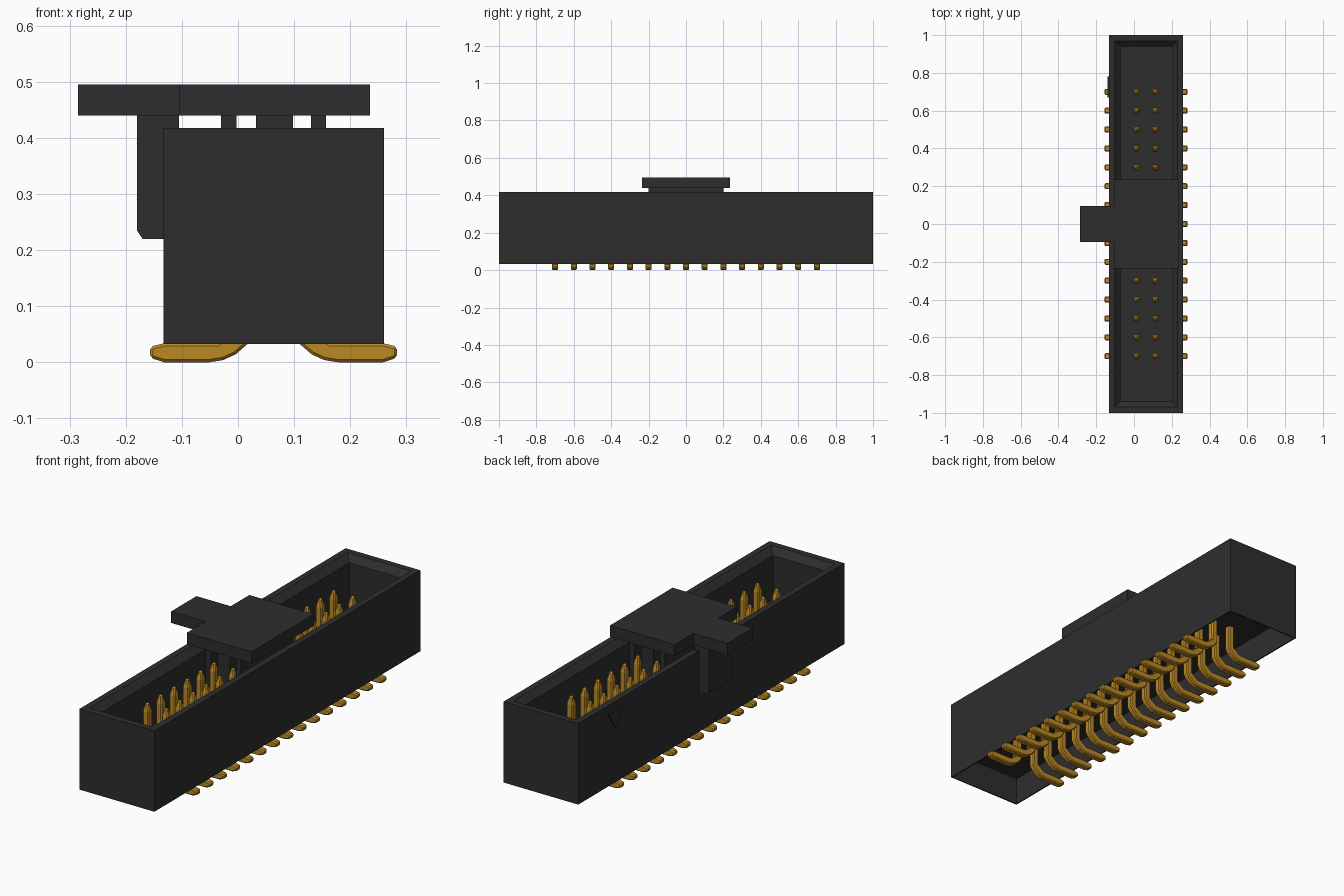
import bpy
import bmesh
from mathutils import Matrix

cube = bpy.data.objects.get("Cube")
if cube:
    bpy.data.objects.remove(cube, do_unlink=True)


def material(name, rgb):
    m = bpy.data.materials.new(name)
    m.use_nodes = True
    m.diffuse_color = (*rgb, 1)
    bsdf = m.node_tree.nodes["Principled BSDF"]
    bsdf.inputs["Base Color"].default_value = (*rgb, 1)
    bsdf.inputs["Roughness"].default_value = 0.6
    return m


plastic = material("black plastic", (0.027, 0.027, 0.027))
gold = material("gold metal", (0.5, 0.25, 0.017))


def finish(name, bm, mat):
    bmesh.ops.recalc_face_normals(bm, faces=bm.faces)
    me = bpy.data.meshes.new(name)
    bm.to_mesh(me)
    bm.free()
    me.materials.append(mat)
    ob = bpy.data.objects.new(name, me)
    bpy.context.collection.objects.link(ob)
    return ob


def add_loft(bm, rings):
    """Stack of rectangles, each given as x0, x1, y0, y1, z."""
    loops = [[bm.verts.new(p) for p in
              ((a, c, z), (b, c, z), (b, d, z), (a, d, z))]
             for a, b, c, d, z in rings]
    bm.faces.new(loops[0])
    bm.faces.new(loops[-1])
    for low, high in zip(loops, loops[1:]):
        for i in range(4):
            j = (i + 1) % 4
            bm.faces.new((low[i], low[j], high[j], high[i]))


def add_prism(bm, points, y0, y1):
    """Profile in x and z, extruded along y."""
    face = bm.faces.new([bm.verts.new((x, y0, z)) for x, z in points])
    ext = bmesh.ops.extrude_face_region(bm, geom=[face])
    moved = [v for v in ext["geom"] if isinstance(v, bmesh.types.BMVert)]
    bmesh.ops.translate(bm, vec=(0, y1 - y0, 0), verts=moved)


def box(name, x0, x1, half_y, z0, z1, mat=plastic):
    bm = bmesh.new()
    add_loft(bm, [(x0, x1, -half_y, half_y, z) for z in (z0, z1)])
    return finish(name, bm, mat)


def cut(target, cutter):
    cutter.hide_render = True
    cutter.hide_viewport = True
    cutter.display_type = "WIRE"
    mod = target.modifiers.new(cutter.name, "BOOLEAN")
    mod.operation = "DIFFERENCE"
    mod.solver = "EXACT"
    mod.object = cutter


# Housing: open top with a chamfered rim, hollow underside, latch slot
LEFT, RIGHT, BOTTOM, TOP = -0.133, 0.26, 0.033, 0.418
housing = box("housing", LEFT, RIGHT, 1.0, BOTTOM, TOP)
bm = bmesh.new()
add_loft(bm, [(-0.072, 0.2, -0.94, 0.94, 0.18),
              (-0.072, 0.2, -0.94, 0.94, 0.388),
              (-0.103, 0.23, -0.97, 0.97, TOP),
              (-0.103, 0.23, -0.97, 0.97, 0.46)])
cut(housing, finish("cavity_cutter", bm, plastic))
cut(housing, box("underside_cutter", LEFT + 0.006, RIGHT - 0.006, 0.994, 0, 0.165))
cut(housing, box("slot_cutter", -0.2, -0.05, 0.093, 0.21, 0.5))

# First-position mark on the outer wall
bm = bmesh.new()
mark = [bm.verts.new((LEFT - 0.007, y, z))
        for y, z in ((0.78, 0.38), (0.67, 0.38), (0.725, 0.29))]
ext = bmesh.ops.extrude_face_region(bm, geom=[bm.faces.new(mark)])
bmesh.ops.translate(bm, vec=(0.007, 0, 0),
                    verts=[v for v in ext["geom"] if isinstance(v, bmesh.types.BMVert)])
finish("position_mark", bm, plastic)

# Pick-up cap: plate, tab, latch and gripping ribs
box("cap_plate", -0.105, 0.235, 0.235, 0.44, 0.495)
box("cap_tab", -0.285, -0.105, 0.095, 0.44, 0.495)
bm = bmesh.new()
add_prism(bm, [(-0.18, 0.44), (-0.18, 0.235), (-0.17, 0.22),
               (-0.125, 0.22), (-0.105, 0.26), (-0.105, 0.44)], -0.085, 0.085)
finish("cap_latch", bm, plastic)
for side, x0, x1 in (("left", -0.03, -0.003), ("middle", 0.032, 0.098),
                     ("right", 0.13, 0.157)):
    box("cap_rib_" + side, x0, x1, 0.2, 0.25, 0.44)

# Contacts: two rows of tapered pins with curved solder legs
ROW_CENTRE, ROW_OFFSET, HALF = 0.0635, 0.05, 0.016
leg_profile = [(-0.016, 0.09), (-0.016, 0.052), (-0.004, 0.033), (0.018, 0.014),
               (0.04, 0.004), (0.065, 0), (0.145, 0), (0.17, 0.008),
               (0.17, 0.028), (0.145, 0.034), (0.05, 0.034), (0.016, 0.06),
               (0.016, 0.09)]
pins, legs = bmesh.new(), bmesh.new()
for side in (-1, 1):
    cx = ROW_CENTRE + side * ROW_OFFSET
    for i in range(15):
        y = (i - 7) * 0.1
        add_loft(pins, [(cx - r, cx + r, y - r, y + r, z) for r, z in
                        ((HALF, 0.08), (HALF, 0.335), (0.007, 0.373))])
        add_prism(legs, [(cx + side * u, z) for u, z in leg_profile],
                  y - HALF, y + HALF)
for name, mesh in (("contact_pins", pins), ("solder_legs", legs)):
    ob = finish(name, mesh, gold)
    bevel = ob.modifiers.new("soft edges", "BEVEL")
    bevel.width = 0.005
    bevel.segments = 1
    bevel.limit_method = "ANGLE"
    bevel.angle_limit = 1.0
